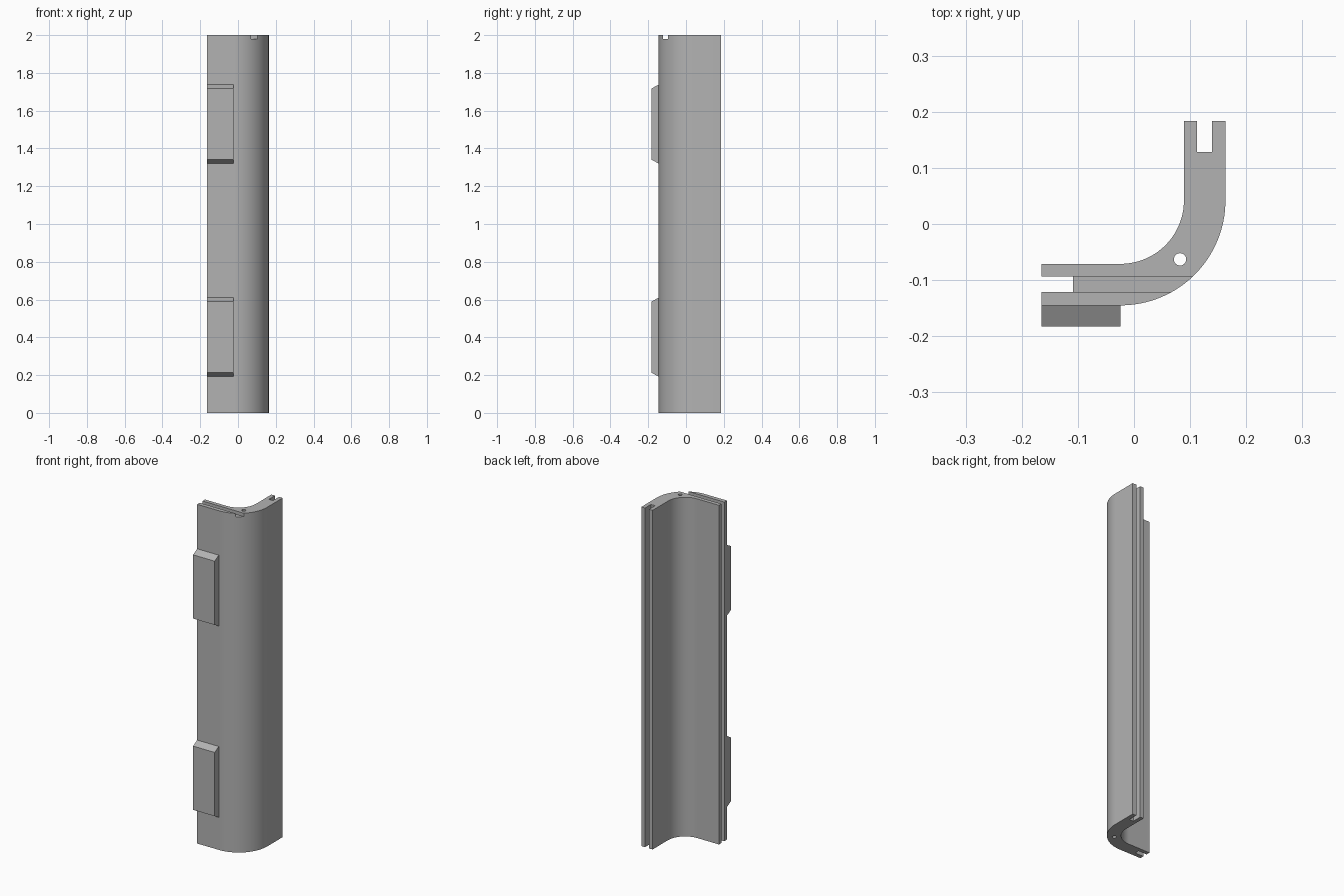
import bpy, bmesh, math

if "Cube" in bpy.data.objects:
    bpy.data.objects.remove(bpy.data.objects["Cube"], do_unlink=True)

grey = bpy.data.materials.new("mid grey")
grey.use_nodes = True
colour = (0.45, 0.45, 0.45, 1)
grey.diffuse_color = colour
grey.node_tree.nodes["Principled BSDF"].inputs["Base Color"].default_value = colour

LEFT, BACK, HEIGHT = -0.165, 0.184, 2.0
CX, CY, R_OUT, R_IN = -0.024, 0.042, 0.187, 0.113
FRONT, SIDE = CY - R_OUT, CX + R_OUT
SLOT_A, SLOT_B, SLOT_DEPTH = 0.024, 0.051, 0.056


def prism(name, points, depth):
    """Extrude a closed 3D polygon along a vector."""
    bm = bmesh.new()
    face = bm.faces.new([bm.verts.new(p) for p in points])
    ext = bmesh.ops.extrude_face_region(bm, geom=[face])
    moved = [v for v in ext["geom"] if isinstance(v, bmesh.types.BMVert)]
    bmesh.ops.translate(bm, verts=moved, vec=depth)
    bmesh.ops.recalc_face_normals(bm, faces=bm.faces)
    mesh = bpy.data.meshes.new(name)
    bm.to_mesh(mesh)
    bm.free()
    mesh.materials.append(grey)
    obj = bpy.data.objects.new(name, mesh)
    bpy.context.collection.objects.link(obj)
    return obj


def arc(cx, cy, r, start, end, steps):
    angles = [math.radians(start + (end - start) * i / steps) for i in range(steps + 1)]
    return [(cx + r * math.cos(a), cy + r * math.sin(a)) for a in angles]


# Curved corner post with a groove along each long edge
outline = [(LEFT, FRONT)] + arc(CX, CY, R_OUT, -90, 0, 32)
outline += [(SIDE, BACK), (SIDE - SLOT_A, BACK), (SIDE - SLOT_A, BACK - SLOT_DEPTH),
            (SIDE - SLOT_B, BACK - SLOT_DEPTH), (SIDE - SLOT_B, BACK), (CX + R_IN, BACK)]
outline += arc(CX, CY, R_IN, 0, -90, 32)
outline += [(LEFT, CY - R_IN), (LEFT, FRONT + SLOT_B), (LEFT + SLOT_DEPTH, FRONT + SLOT_B),
            (LEFT + SLOT_DEPTH, FRONT + SLOT_A), (LEFT, FRONT + SLOT_A)]
post = prism("corner_post", [(x, y, 0) for x, y in outline], (0, 0, HEIGHT))

# Shallow channel across the top, and a pin hole down the full length
y0, y1 = FRONT + SLOT_A, FRONT + SLOT_B
channel = prism("channel_cutter", [(-0.3, y0, 1.98), (0.3, y0, 1.98),
                                   (0.3, y1, 1.98), (-0.3, y1, 1.98)], (0, 0, 0.1))
hole = prism("hole_cutter", [(x, y, -0.1) for x, y in
                             arc(0.082, -0.063, 0.011, 0, 345, 23)], (0, 0, 2.2))
for cutter in (channel, hole):
    mod = post.modifiers.new(cutter.name, "BOOLEAN")
    mod.operation = "DIFFERENCE"
    mod.solver = "EXACT"
    mod.object = cutter
    bpy.context.view_layer.objects.active = post
    bpy.ops.object.modifier_apply(modifier=mod.name)
    bpy.data.objects.remove(cutter, do_unlink=True)

bpy.ops.object.select_all(action="DESELECT")
post.select_set(True)
bpy.context.view_layer.objects.active = post
bpy.ops.object.shade_smooth_by_angle(angle=math.radians(30))

# Raised pads with sloping ends on the front face
for label, base in (("lower", 0.192), ("upper", 1.32)):
    top, slope, out = base + 0.418, 0.021, FRONT - 0.038
    prism(label + "_pad", [(LEFT, FRONT, base), (LEFT, out, base + slope),
                           (LEFT, out, top - slope), (LEFT, FRONT, top)],
          (CX - LEFT, 0, 0))
